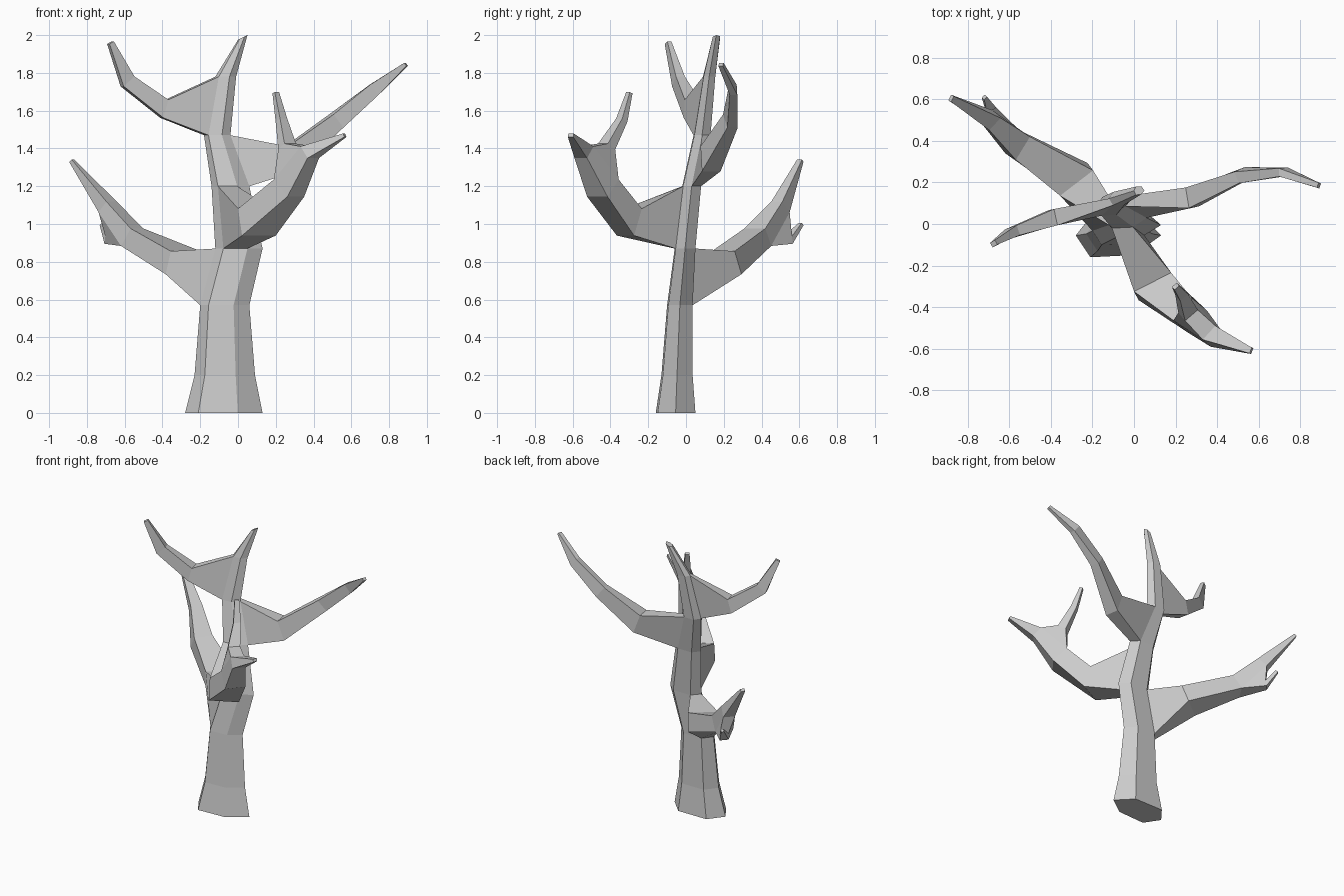
import bpy, bmesh
from mathutils import Vector

cube = bpy.data.objects.get("Cube")
if cube:
    bpy.data.objects.remove(cube, do_unlink=True)

bark = bpy.data.materials.new("grey_bark")
bark.use_nodes = True
colour = (0.6, 0.6, 0.6, 1)
bark.diffuse_color = colour
bark.node_tree.nodes["Principled BSDF"].inputs["Base Color"].default_value = colour

bm = bmesh.new()
UP = Vector((0, 0, 1))


def bridge(lower, upper):
    """Join two matching rings with quads."""
    n = len(lower)
    for k in range(n):
        j = (k + 1) % n
        bm.faces.new((lower[k], lower[j], upper[j], upper[k]))


def grow(socket, sections, heading=None):
    """Extrude a quad socket through sections of (x, y, z, width, height)."""
    bm.faces.remove(bm.faces.get(socket))
    middle = sum((v.co for v in socket), Vector()) / len(socket)
    centres = [middle] + [Vector(s[:3]) for s in sections]
    rings = [socket]
    for i, (*_, width, height) in enumerate(sections, 1):
        here, before = centres[i], centres[i - 1]
        after = centres[min(i + 1, len(sections))]
        tangent = (here - before).normalized() + (after - here).normalized()
        side = UP.cross(heading or (here - before)).normalized()
        rise = tangent.cross(side).normalized() * height / 2
        side *= width / 2
        ring = [bm.verts.new(here + p) for p in
                (-side - rise, side - rise, side + rise, rise - side)]
        bridge(rings[-1], ring)
        rings.append(ring)
    bm.faces.new(rings[-1])
    return rings


# Trunk: one six-sided outline fitted to each level (z, x range, y range)
outline = ((0, .5), (.17, 0), (.68, .05), (1, .5), (.75, 1), (.2, 1))
levels = (
    (0, -.28, .13, -.16, .05),
    (.2, -.23, .09, -.13, .035),
    (.57, -.2, .06, -.1, .035),
    (.87, -.12, .13, -.06, .05),
    (1.2, -.14, .06, -.02, .08),
    (1.47, -.18, -.04, .04, .13),
    (1.78, -.12, -.01, .09, .155),
    (1.975, 0, .05, .14, .18),
)
trunk = []
for z, x0, x1, y0, y1 in levels:
    trunk.append([bm.verts.new((x0 + u * (x1 - x0), y0 + v * (y1 - y0), z))
                  for u, v in outline])
for vert in trunk[-1]:
    vert.co.z += vert.co.x / 2      # slanted top
for lower, upper in zip(trunk, trunk[1:]):
    bridge(lower, upper)
bm.faces.new(trunk[0])
bm.faces.new(trunk[-1])


def trunk_socket(level, side):
    j = (side + 1) % len(outline)
    low, high = trunk[level], trunk[level + 1]
    return [low[side], low[j], high[j], high[side]]


# Lower right branch, with a stub under its end
right = grow(trunk_socket(2, 5), (
    (-.29, .215, .795, .2, .13),
    (-.56, .38, .93, .13, .11),
    (-.69, .5, 1.09, .08, .08),
    (-.88, .605, 1.335, .03, .02)))
inner, outer = right[2], right[3]
grow([inner[0], inner[1], outer[1], outer[0]], (
    (-.685, .54, .915, .06, .04),
    (-.72, .61, 1, .02, .02)), Vector((-.7, .6, 0)))

# Front branch, with an upright fork
front = grow(trunk_socket(3, 1), (
    (.1, -.3, 1.01, .2, .15),
    (.27, -.44, 1.19, .14, .13),
    (.38, -.54, 1.38, .09, .08),
    (.565, -.61, 1.47, .03, .02)))
inner, outer = front[2], front[3]
grow([outer[3], outer[2], inner[2], inner[3]], (
    (.26, -.42, 1.41, .08, .06),
    (.23, -.34, 1.55, .05, .04),
    (.2, -.3, 1.695, .03, .02)), Vector((.6, -.7, 0)))

# Left branch
grow(trunk_socket(4, 3), (
    (.28, .13, 1.345, .1, .14),
    (.52, .235, 1.545, .06, .09),
    (.72, .25, 1.71, .04, .07),
    (.89, .185, 1.845, .025, .02)))

# Upper right branch
grow(trunk_socket(5, 0), (
    (-.39, .03, 1.61, .08, .1),
    (-.585, -.04, 1.755, .05, .08),
    (-.675, -.095, 1.96, .025, .03)))

bmesh.ops.recalc_face_normals(bm, faces=bm.faces)
mesh = bpy.data.meshes.new("bare_tree")
bm.to_mesh(mesh)
bm.free()
mesh.materials.append(bark)
tree = bpy.data.objects.new("bare_tree", mesh)
bpy.context.collection.objects.link(tree)
